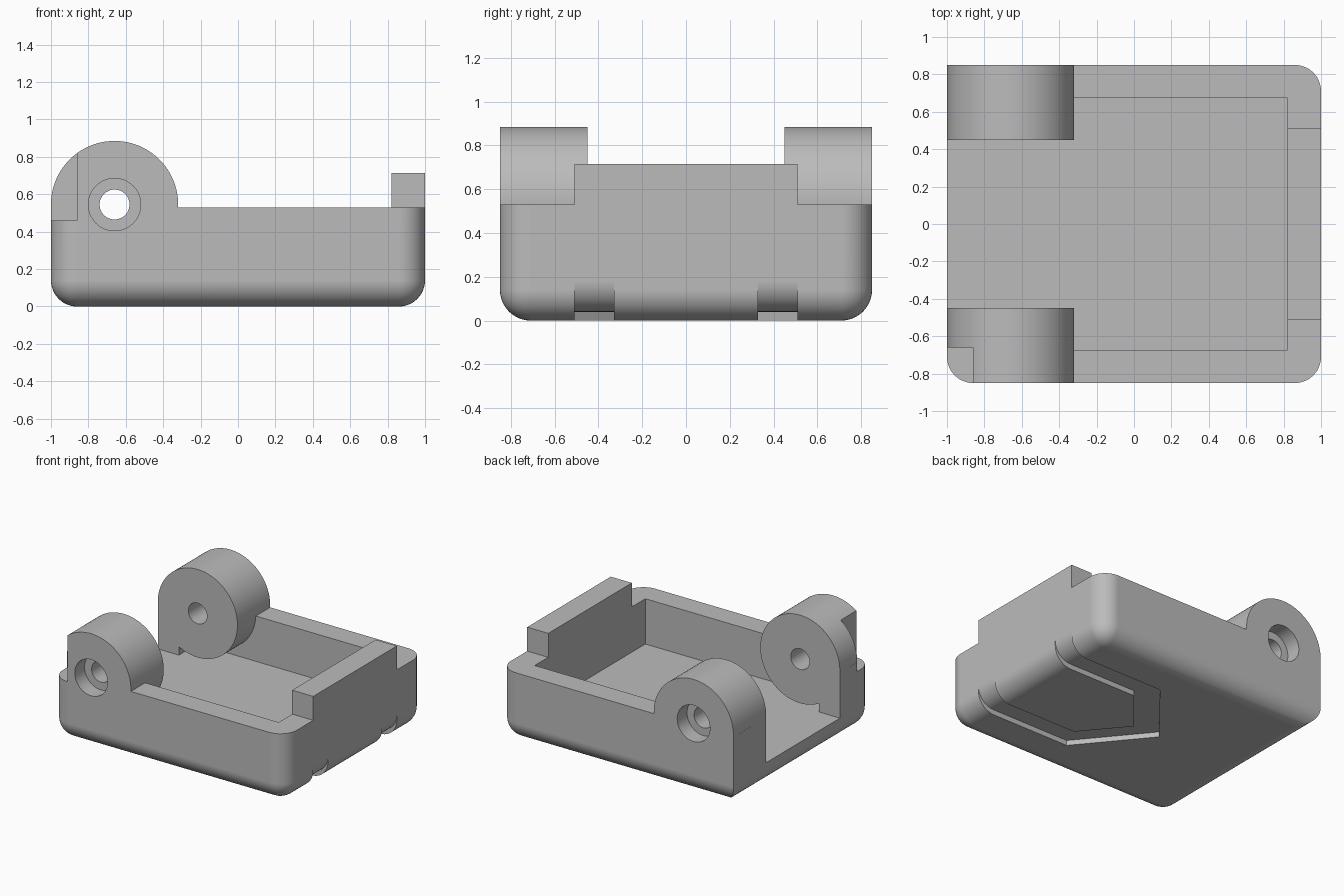
import bpy, bmesh, math

cube = bpy.data.objects.get("Cube")
if cube:
    bpy.data.objects.remove(cube, do_unlink=True)

HALF_Y, RIM, FLOOR, WALL, R = 0.85, 0.53, 0.18, 0.18, 0.14
PIN_X, PIN_Z, EAR_R, EAR_IN = -0.66, 0.545, 0.34, 0.45
GROOVE = 0.04


def add_object(name, bm):
    bmesh.ops.recalc_face_normals(bm, faces=bm.faces[:])
    mesh = bpy.data.meshes.new(name)
    bm.to_mesh(mesh)
    bm.free()
    obj = bpy.data.objects.new(name, mesh)
    bpy.context.collection.objects.link(obj)
    return obj


def box_bmesh(lo, hi):
    bm = bmesh.new()
    bmesh.ops.create_cube(bm, size=1)
    for v in bm.verts:
        v.co = [l if c < 0 else h for c, l, h in zip(v.co, lo, hi)]
    return bm


def box(name, lo, hi):
    return add_object(name, box_bmesh(lo, hi))


def prism(name, points, offset):
    """Extrude a closed 3D outline along an offset."""
    bm = bmesh.new()
    face = bm.faces.new([bm.verts.new(p) for p in points])
    new = bmesh.ops.extrude_face_region(bm, geom=[face])["geom"]
    bmesh.ops.translate(bm, vec=offset,
                        verts=[g for g in new if isinstance(g, bmesh.types.BMVert)])
    # the source face is kept as the closing cap
    return add_object(name, bm)


def y_cylinder(name, radius, y0, y1, n=96):
    ring = [(PIN_X + radius * math.cos(2 * math.pi * i / n), y0,
             PIN_Z + radius * math.sin(2 * math.pi * i / n)) for i in range(n)]
    return prism(name, ring, (0, y1 - y0, 0))


def combine(target, tool, operation):
    mod = target.modifiers.new(operation, "BOOLEAN")
    mod.operation, mod.solver, mod.object = operation, "EXACT", tool
    bpy.context.view_layer.update()
    with bpy.context.temp_override(object=target, active_object=target):
        bpy.ops.object.modifier_apply(modifier=mod.name)
    bpy.data.objects.remove(tool, do_unlink=True)


# Tray block: rounded base and three rounded uprights, one upright left square
bm = box_bmesh((-1, -HALF_Y, 0), (1, HALF_Y, RIM))
rounded = []
for e in bm.edges:
    a, b = (v.co for v in e.verts)
    upright = abs(a.z - b.z) > 0.1
    square = a.x < 0 and a.y > 0
    if (upright and not square) or (a.z + b.z) < 0.01:
        rounded.append(e)
bmesh.ops.bevel(bm, geom=rounded, offset=R, offset_type="OFFSET", segments=12,
                profile=0.5, affect="EDGES", clamp_overlap=False)
tray = add_object("hinged_tray", bm)

# Hollow, and opening at the hinge end
wy = HALF_Y - WALL + 0.005
combine(tray, box("hollow", (-1 + WALL, -wy, FLOOR), (1 - WALL, wy, 1)), "DIFFERENCE")
combine(tray, box("opening", (-1.2, -EAR_IN, FLOOR), (-0.7, EAR_IN, 1)), "DIFFERENCE")

# Raised end tab
combine(tray, box("end_tab", (1 - WALL, -0.51, 0.4), (1, 0.51, 0.715)), "UNION")

# Hinge ears, the front one relieved at its corner
for side in (-1, 1):
    ear = y_cylinder("hinge_ear", EAR_R, side * EAR_IN, side * HALF_Y)
    if side < 0:
        combine(ear, box("relief", (-1.2, -1, -1), (-0.86, -0.66, 2)), "DIFFERENCE")
    combine(tray, ear, "UNION")
combine(tray, box("corner_notch", (-1.2, -1, 0.46), (-0.86, -0.66, 2)), "DIFFERENCE")

# Pin holes with outer counterbores
for side in (-1, 1):
    combine(tray, y_cylinder("pin_hole", 0.08, side * 0.4, side * 0.95, 48), "DIFFERENCE")
    combine(tray, y_cylinder("counterbore", 0.14, side * (HALF_Y - 0.12), side * 0.95, 64),
            "DIFFERENCE")

# Arrow-shaped groove under the base, running up the rounded end
band = [(1.1, 0.51), (0.19, 0.51), (-0.23, 0), (0.19, -0.51), (1.1, -0.51),
        (1.1, -0.33), (0.275, -0.33), (0, 0), (0.275, 0.33), (1.1, 0.33)]
groove = prism("groove", [(x, y, -0.1) for x, y in band], (0, 0, 0.5))
arc = [(1 - R + R * math.sin(t), GROOVE + R - R * math.cos(t))
       for t in (math.pi / 2 * i / 12 for i in range(13))]
path = [(-0.5, -0.2), (-0.5, GROOVE)] + arc + [(1.2, GROOVE + R), (1.2, -0.2)]
slab = prism("groove_depth", [(x, -0.7, z) for x, z in path], (0, 1.4, 0))
combine(groove, slab, "INTERSECT")
combine(tray, groove, "DIFFERENCE")

# Material and shading
grey = bpy.data.materials.new("plain_grey")
grey.use_nodes = True
colour = (0.5, 0.5, 0.5, 1)
grey.diffuse_color = colour
grey.node_tree.nodes["Principled BSDF"].inputs["Base Color"].default_value = colour
tray.data.materials.clear()
tray.data.materials.append(grey)

bpy.ops.object.select_all(action="DESELECT")
tray.select_set(True)
bpy.context.view_layer.objects.active = tray
bpy.ops.object.shade_smooth_by_angle(angle=math.radians(30))
weighted = tray.modifiers.new("even_shading", "WEIGHTED_NORMAL")
weighted.keep_sharp = True
